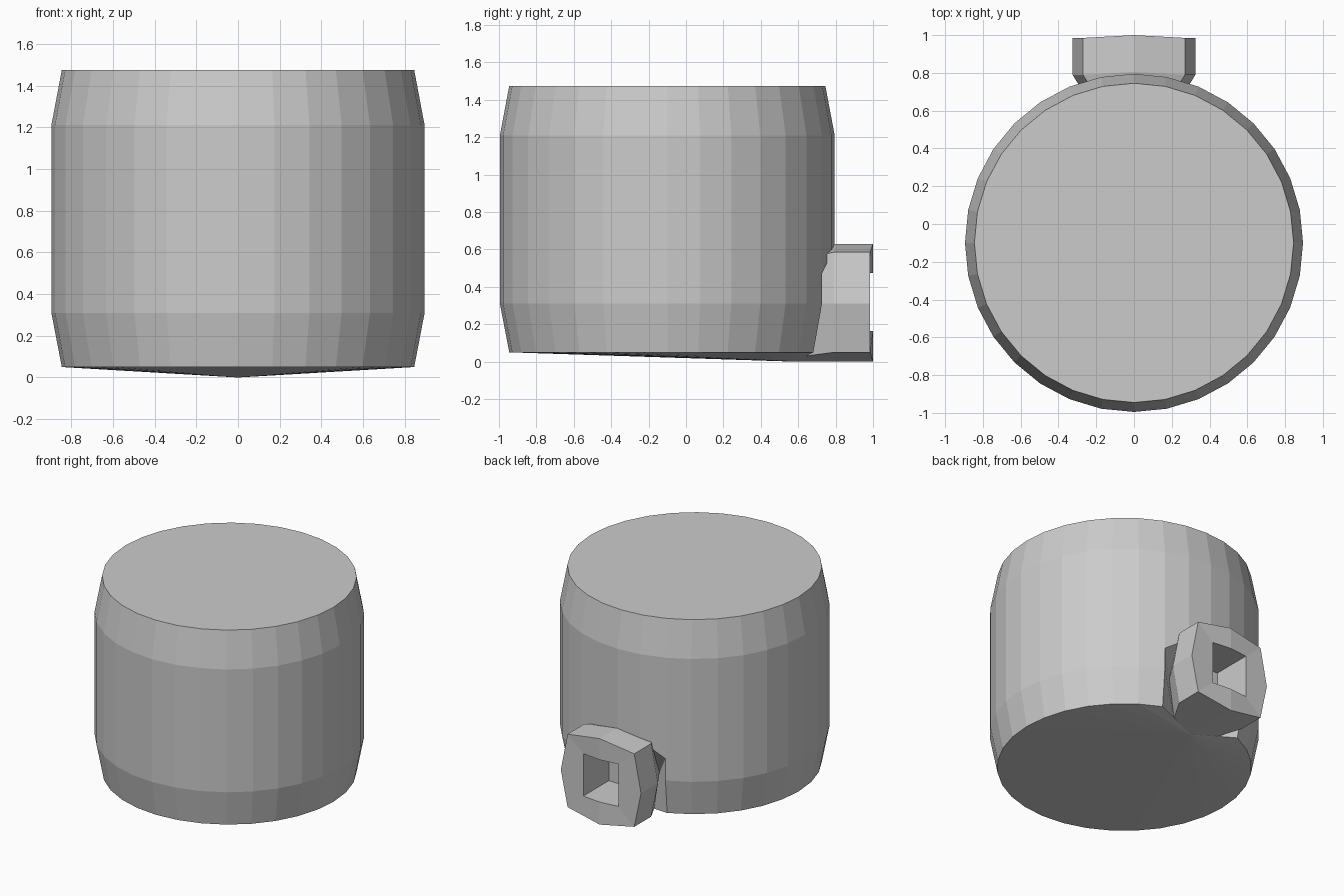
import bpy, bmesh
from math import sin, cos, pi

cube = bpy.data.objects.get("Cube")
if cube:
    bpy.data.objects.remove(cube)

grey = bpy.data.materials.new("plain grey")
grey.use_nodes = True
grey.diffuse_color = (0.6, 0.6, 0.6, 1)
grey.node_tree.nodes["Principled BSDF"].inputs["Base Color"].default_value = (0.6, 0.6, 0.6, 1)

SIDES = 32
AXIS_Y = -0.1


def finish(bm, name):
    bmesh.ops.recalc_face_normals(bm, faces=bm.faces)
    mesh = bpy.data.meshes.new(name)
    bm.to_mesh(mesh)
    bm.free()
    mesh.materials.append(grey)
    obj = bpy.data.objects.new(name, mesh)
    bpy.context.collection.objects.link(obj)


def mirrored(half):
    """Close a loop from its top-to-bottom half by mirroring in x."""
    return half + [(-x, y, z) for x, y, z in half[-2:0:-1]]


def bridge(bm, a, b):
    n = len(a)
    for i in range(n):
        j = (i + 1) % n
        bm.faces.new((a[i], a[j], b[j], b[i]))


# Loops of the spout, from the recess outwards and back into the bore
recess = mirrored([(0, 0.68, 0.60), (0.19, 0.66, 0.56), (0.24, 0.65, 0.31),
                   (0.19, 0.64, 0.03), (0, 0.58, 0)])
outline = [(0, 0.63), (0.27, 0.585), (0.325, 0.31), (0.27, 0.05), (0, 0)]
bore = [(0, 0.475), (0.143, 0.475), (0.143, 0.32), (0.143, 0.165), (0, 0.165)]


def loop_at(half, y, bulge=0.015):
    return mirrored([(x, y - (bulge if x else 0), z) for x, z in half])


# Barrel-shaped body with an arched recess at the back
bm = bmesh.new()
levels = [(0.845, 0.05), (0.895, 0.31), (0.895, 1.21), (0.845, 1.475)]


def column_point(i, r, z):
    a = 2 * pi * i / SIDES
    return bm.verts.new((r * sin(a), AXIS_Y + r * cos(a), z))


def in_arch(i):
    return i < 2 or i >= SIDES - 2


arch_heights = {0: 0.62, 1: 0.58, 2: 0.47}
arch = {}
for i in range(-2, 3):
    arch[i % SIDES] = column_point(i, 0.895, arch_heights[abs(i)])
rings = []
for k, (r, z) in enumerate(levels):
    rings.append([None if k < 2 and (i < 2 or i > SIDES - 2) else column_point(i, r, z)
                  for i in range(SIDES)])
low, mid, high, top = rings

for i in range(SIDES):
    j = (i + 1) % SIDES
    bm.faces.new((high[i], high[j], top[j], top[i]))
    if in_arch(i):
        bm.faces.new((arch[i], arch[j], high[j], high[i]))
    else:
        bm.faces.new((low[i], low[j], mid[j], mid[i]))
        wall = [mid[i], mid[j], high[j], high[i]]
        if i == 2:
            wall.append(arch[i])
        if j == SIDES - 2:
            wall.insert(2, arch[j])
        bm.faces.new(wall)
bm.faces.new(top)

# Recess walls around the neck
neck = [bm.verts.new(p) for p in recess]
for s in (1, -1):
    a0, a1, a2 = (arch[s * i % SIDES] for i in range(3))
    n0, n1, n2, n3 = (neck[s * i % 8] for i in range(4))
    edge = s * 2 % SIDES
    bm.faces.new((a0, a1, n1, n0))
    bm.faces.new((a1, a2, n2, n1))
    bm.faces.new((a2, mid[edge], n2))
    bm.faces.new((mid[edge], low[edge], n3, n2))
bm.faces.new(neck)

# Slightly sloping underside, fanned from the lowest point of the neck
rim = [neck[3]] + low[2:SIDES - 1] + [neck[5]]
for p, q in zip(rim, rim[1:]):
    bm.faces.new((neck[4], p, q))
finish(bm, "barrel_body")

# Octagonal spout with a square bore
bm = bmesh.new()
loops = [recess, loop_at(outline, 0.805), loop_at(outline, 1.0),
         loop_at(bore, 1.0), loop_at(bore, 0.69, 0)]
verts = [[bm.verts.new(p) for p in loop] for loop in loops]
for a, b in zip(verts, verts[1:]):
    bridge(bm, a, b)
bm.faces.new(verts[0])
bm.faces.new(verts[-1])
finish(bm, "back_spout")
